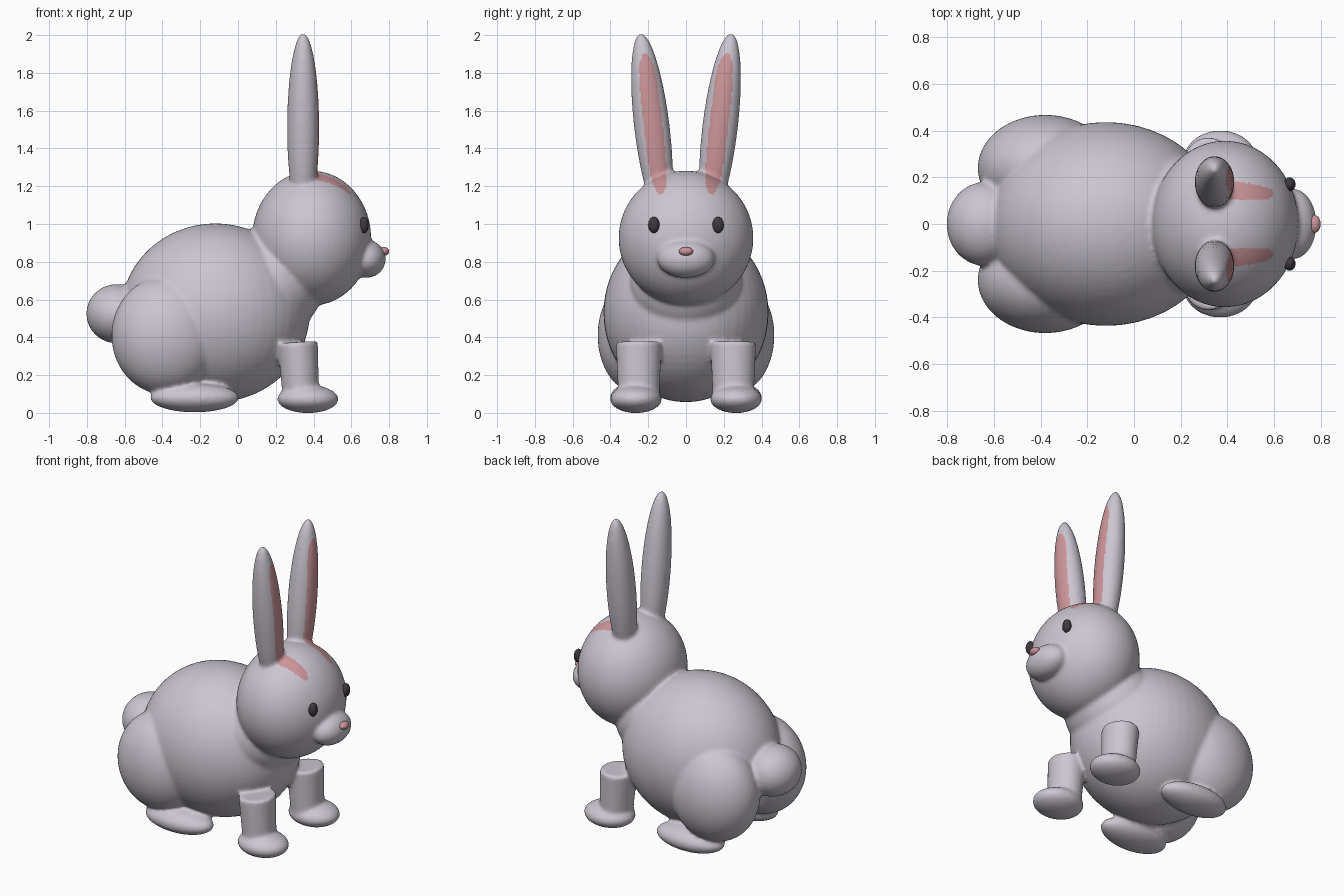
import bpy, bmesh
from mathutils import Matrix, Vector, Euler

cube = bpy.data.objects.get("Cube")
if cube:
    bpy.data.objects.remove(cube, do_unlink=True)


def material(name, rgb):
    m = bpy.data.materials.new(name)
    m.use_nodes = True
    m.diffuse_color = (*rgb, 1)
    bsdf = m.node_tree.nodes["Principled BSDF"]
    bsdf.inputs["Base Color"].default_value = (*rgb, 1)
    bsdf.inputs["Roughness"].default_value = 0.7
    return m


fur = material("pale grey fur", (0.60, 0.56, 0.63))
pink = material("soft pink", (0.60, 0.30, 0.32))
dark = material("dark eye", (0.05, 0.04, 0.05))


def placed(centre, radii, tilt=(0, 0, 0)):
    return Matrix.LocRotScale(Vector(centre), Euler(tilt), Vector(radii))


def ball(bm, centre, radii, tilt=(0, 0, 0)):
    bmesh.ops.create_uvsphere(bm, u_segments=48, v_segments=32, radius=1,
                              matrix=placed(centre, radii, tilt))


def finish(name, bm, mats):
    mesh = bpy.data.meshes.new(name)
    bm.to_mesh(mesh)
    bm.free()
    obj = bpy.data.objects.new(name, mesh)
    bpy.context.collection.objects.link(obj)
    for m in mats:
        mesh.materials.append(m)
    mesh.shade_smooth()
    return obj


# Body masses, to be fused into one skin
bm = bmesh.new()
ball(bm, (-0.12, 0, 0.53), (0.50, 0.437, 0.473))      # torso
ball(bm, (0.17, 0, 0.68), (0.28, 0.30, 0.28))         # chest
ball(bm, (0.39, 0, 0.925), (0.315, 0.357, 0.357))     # head
ball(bm, (0.68, 0, 0.815), (0.102, 0.152, 0.10))      # muzzle
ball(bm, (-0.64, 0, 0.525), (0.163, 0.18, 0.157))     # tail
for side in (1, -1):
    # ear
    ball(bm, (0.345, side * 0.18, 1.51), (0.085, 0.094, 0.505), (-side * 0.12, 0, 0))
    # haunch and hind foot
    ball(bm, (-0.38, side * 0.24, 0.41), (0.29, 0.228, 0.315))
    ball(bm, (-0.23, side * 0.28, 0.08), (0.235, 0.122, 0.077))
    # front leg and paw
    bmesh.ops.create_cone(bm, cap_ends=True, segments=32, radius1=0.92, radius2=1.03,
                          depth=1, matrix=placed((0.325, side * 0.25, 0.22),
                                                 (0.104, 0.118, 0.31), (0, -0.06, 0)))
    ball(bm, (0.37, side * 0.265, 0.073), (0.162, 0.137, 0.074))
body = finish("rabbit_body", bm, [fur, pink])

remesh = body.modifiers.new("fuse", "REMESH")
remesh.mode = "VOXEL"
remesh.voxel_size = 0.011
remesh.use_smooth_shade = True
smooth = body.modifiers.new("soften", "SMOOTH")
smooth.factor = 0.5
smooth.iterations = 9
bpy.context.view_layer.update()
fused = bpy.data.meshes.new_from_object(
    body.evaluated_get(bpy.context.evaluated_depsgraph_get()))
body.modifiers.clear()
body.data = fused
fused.materials.clear()
fused.materials.append(fur)
fused.materials.append(pink)
fused.shade_smooth()

# Pink inner ears, running down onto the brow
for face in fused.polygons:
    c = face.center
    across = (abs(c.y) - 0.175 - 0.11 * (c.z - 1.53)) / 0.05
    along = (c.z - 1.53) / 0.375
    inside = across ** 2 + along ** 4 < 1
    face.material_index = int(inside and c.x > 0.35 and face.normal.x > 0)

# Eyes and nose
for side, label in ((1, "left"), (-1, "right")):
    bm = bmesh.new()
    ball(bm, (0.667, side * 0.17, 0.995), (0.025, 0.03, 0.043))
    finish(label + "_eye", bm, [dark])
bm = bmesh.new()
ball(bm, (0.773, 0, 0.855), (0.027, 0.038, 0.023))
finish("nose", bm, [pink])
